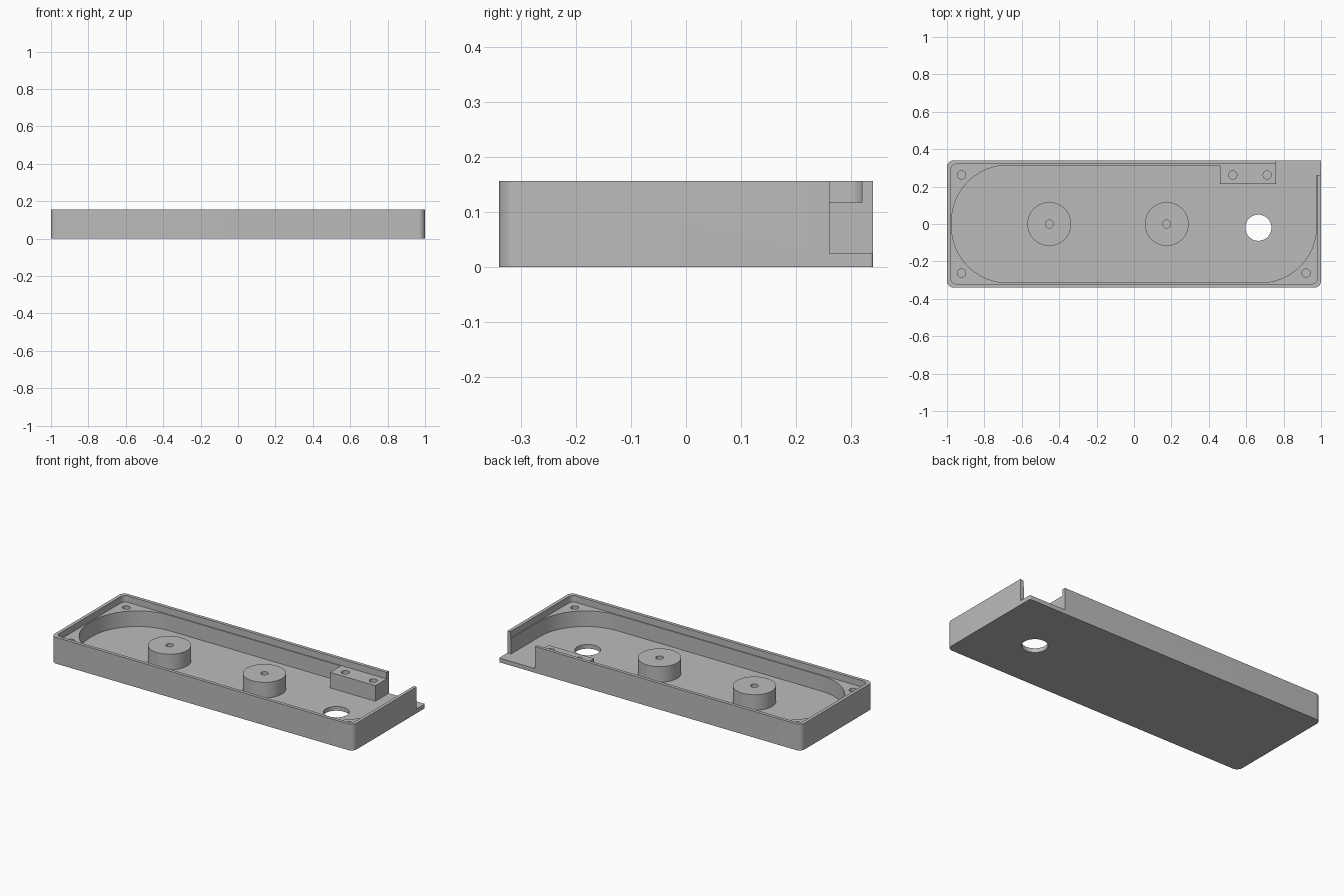
import bpy, bmesh, math
from mathutils import Vector

if "Cube" in bpy.data.objects:
    bpy.data.objects.remove(bpy.data.objects["Cube"], do_unlink=True)

grey = bpy.data.materials.new("plain grey")
grey.use_nodes = True
colour = (0.5, 0.5, 0.5, 1)
grey.diffuse_color = colour
grey.node_tree.nodes["Principled BSDF"].inputs["Base Color"].default_value = colour

HEIGHT, LEDGE, FLOOR = 0.157, 0.118, 0.025
ABOVE = 0.3


def rounded(corners, steps=16):
    """Outline of a polygon whose right-angle corners (x, y, radius) are rounded."""
    outline = []
    for i, (x, y, r) in enumerate(corners):
        p = Vector((x, y))
        if r == 0:
            outline.append(p)
            continue
        a = (Vector(corners[i - 1][:2]) - p).normalized()
        b = (Vector(corners[(i + 1) % len(corners)][:2]) - p).normalized()
        centre = p + (a + b) * r
        for k in range(steps + 1):
            t = math.pi / 2 * k / steps
            outline.append(centre - b * r * math.cos(t) - a * r * math.sin(t))
    return outline


def circle(x, y, r, n=48):
    return [Vector((x + r * math.cos(2 * math.pi * k / n),
                    y + r * math.sin(2 * math.pi * k / n))) for k in range(n)]


def prism(name, outline, z0, z1):
    bm = bmesh.new()
    face = bm.faces.new([bm.verts.new((p.x, p.y, z0)) for p in outline])
    top = bmesh.ops.extrude_face_region(bm, geom=[face])["geom"]
    verts = [v for v in top if isinstance(v, bmesh.types.BMVert)]
    bmesh.ops.translate(bm, verts=verts, vec=(0, 0, z1 - z0))
    bmesh.ops.recalc_face_normals(bm, faces=bm.faces)
    mesh = bpy.data.meshes.new(name)
    bm.to_mesh(mesh)
    bm.free()
    mesh.materials.append(grey)
    obj = bpy.data.objects.new(name, mesh)
    bpy.context.collection.objects.link(obj)
    return obj


def activate(obj):
    bpy.ops.object.select_all(action="DESELECT")
    obj.select_set(True)
    bpy.context.view_layer.objects.active = obj


def cut(obj, outline, z0, z1=ABOVE):
    cutter = prism("cutter", outline, z0, z1)
    cutter.hide_render = True
    activate(obj)
    mod = obj.modifiers.new("cut", "BOOLEAN")
    mod.operation, mod.solver, mod.object = "DIFFERENCE", "EXACT", cutter
    bpy.ops.object.modifier_apply(modifier=mod.name)
    bpy.data.objects.remove(cutter, do_unlink=True)


# Tray body, nearly square at the open back corner
tray = prism("tray", rounded([(-1, -0.34, 0.035), (1, -0.34, 0.035),
                              (1, 0.34, 0.005), (-1, 0.34, 0.035)]), 0, HEIGHT)

# Recess for a lid, leaving a thin rim
cut(tray, rounded([(-0.98, -0.32, 0.03), (0.98, -0.32, 0.03),
                   (0.98, 0.32, 0.03), (-0.98, 0.32, 0.03)]), LEDGE)

# Deep pocket, running out through the back corner and around the screw block
cut(tray, rounded([(-0.975, -0.314, 0.3), (0.975, -0.314, 0.3), (0.975, 0.261, 0),
                   (1.1, 0.261, 0), (1.1, 0.45, 0), (0.76, 0.45, 0),
                   (0.76, 0.214, 0), (0.46, 0.214, 0), (0.46, 0.314, 0),
                   (-0.975, 0.314, 0.3)], 32), FLOOR)

# Hole through the floor, blind screw holes in the ledge
cut(tray, circle(0.665, -0.02, 0.07), -0.1)
for x, y in [(-0.923, 0.262), (-0.923, -0.262), (0.92, -0.262),
             (0.528, 0.262), (0.712, 0.262)]:
    cut(tray, circle(x, y, 0.022, 24), 0.03)

# Round posts with blind screw holes
posts = []
for name, x in (("right_post", -0.453), ("left_post", 0.175)):
    post = prism(name, circle(x, 0, 0.117, 64), FLOOR - 0.005, LEDGE)
    cut(post, circle(x, 0, 0.021, 24), 0.03)
    posts.append(post)

for obj in [tray] + posts:
    activate(obj)
    bpy.ops.object.shade_smooth_by_angle(angle=math.radians(30))
